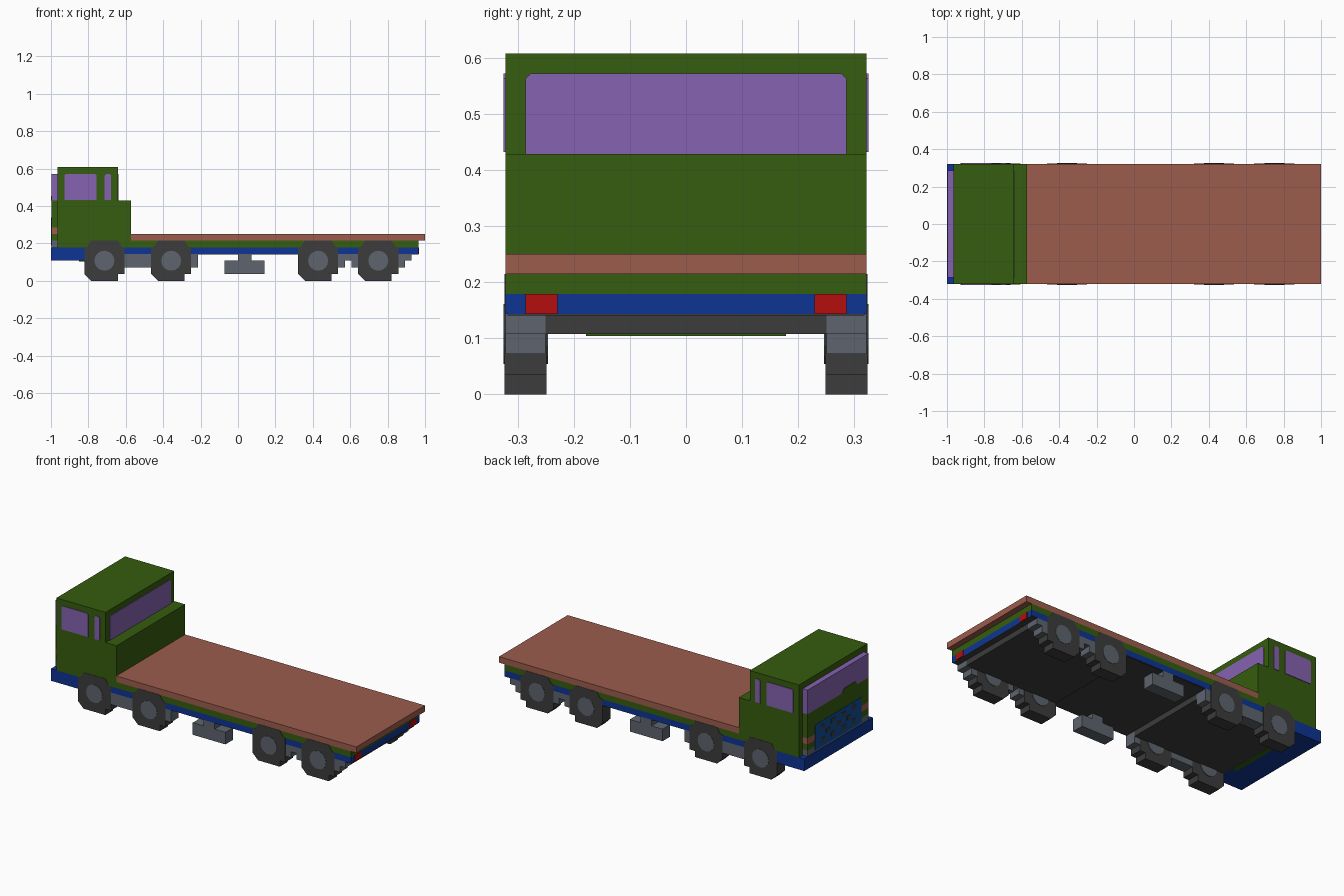
import bpy, bmesh, math

if "Cube" in bpy.data.objects:
    bpy.data.objects.remove(bpy.data.objects["Cube"], do_unlink=True)

U = 2 / 56          # grid unit: the truck is 56 units long
HALF = 9            # half the body width, in units
THIN = 0.1          # thickness of painted plates, in units


def make_material(name, rgb):
    """Flat material from 0-255 sRGB."""
    lin = []
    for c in rgb:
        c /= 255
        lin.append(c / 12.92 if c <= 0.04045 else ((c + 0.055) / 1.055) ** 2.4)
    m = bpy.data.materials.new(name)
    m.use_nodes = True
    m.diffuse_color = (*lin, 1)
    m.node_tree.nodes["Principled BSDF"].inputs["Base Color"].default_value = (*lin, 1)
    return m


GREEN = make_material("cab green", (53, 93, 14))
BROWN = make_material("deck brown", (156, 92, 77))
BLUE = make_material("chassis blue", (13, 53, 147))
GRILLE = make_material("grille blue", (16, 76, 150))
PURPLE = make_material("window purple", (134, 98, 177))
GREY = make_material("metal grey", (94, 101, 110))
DARK = make_material("rubber dark grey", (60, 60, 60))
RED = make_material("lamp red", (180, 14, 14))


def prism(name, mat, points, axis, start, end):
    """Extrude a closed outline along x or y; all sizes in grid units, x from the nose."""
    def place(p, d):
        x, y = (d, p[0]) if axis == "x" else (p[0], d)
        return ((x - 28) * U, y * U, p[1] * U)

    bm = bmesh.new()
    a = [bm.verts.new(place(p, start)) for p in points]
    b = [bm.verts.new(place(p, end)) for p in points]
    n = len(points)
    bm.faces.new(a)
    bm.faces.new(b)
    for i in range(n):
        j = (i + 1) % n
        bm.faces.new((a[i], a[j], b[j], b[i]))
    bmesh.ops.recalc_face_normals(bm, faces=bm.faces)
    me = bpy.data.meshes.new(name)
    bm.to_mesh(me)
    bm.free()
    me.materials.append(mat)
    ob = bpy.data.objects.new(name, me)
    bpy.context.scene.collection.objects.link(ob)
    return ob


def box(name, mat, x0, x1, y0, y1, z0, z1):
    return prism(name, mat, [(x0, z0), (x1, z0), (x1, z1), (x0, z1)], "y", y0, y1)


def pane(a0, a1, z0, z1, c):
    """Window outline with cut upper corners."""
    return [(a0, z0), (a1, z0), (a1, z1 - c), (a1 - c, z1), (a0 + c, z1), (a0, z1 - c)]


# Chassis, bumper and underbody
box("bumper", BLUE, 0, 5, -HALF, HALF, 3, 5)
box("chassis_frame", BLUE, 5, 55, -HALF, HALF, 4, 5)
box("chassis_underside", DARK, 5, 55, -8.9, 8.9, 3.92, 4)
box("front_underbody", DARK, 5, 22, -7, 7, 3, 4)
box("rear_underbody", DARK, 37, 54, -7, 7, 3, 4)
box("underbody_trim", GREEN, 4.2, 5, -5, 5, 2.9, 3)

# Load bed
box("bed_support", GREEN, 12, 55, -HALF, HALF, 5, 6)
box("bed_deck", BROWN, 12, 56, -HALF, HALF, 6, 7)

# Cab with its low rear step
prism("cab", GREEN, [(1, 5), (12, 5), (12, 12), (10, 12), (10, 17), (1, 17)], "y", -HALF, HALF)
prism("rear_window", PURPLE, pane(-8, 8, 12, 16, 0.25), "x", 10, 10 + THIN)

# Nose stack in front of the cab, narrower than the body
for name, mat, z0, z1 in (("nose_base", GREY, 5, 6), ("nose_lower", GREEN, 6, 7),
                          ("nose_stripe", BROWN, 7, 8), ("nose_upper", GREEN, 8, 12),
                          ("windscreen", PURPLE, 12, 16)):
    box(name, mat, 0.1, 1, -8, 8, z0, z1)
prism("dash_top", GREEN, [(-5, 12), (-1, 12), (-1.5, 12.7), (-4.5, 12.7)], "x", 0.02, 0.1)

# Grille plate with staggered openings
box("grille", GRILLE, 0.04, 0.1, -6, 6, 5.3, 9.5)
for row, (z, count) in enumerate(((6, 4), (7.1, 3), (8.2, 4))):
    for i in range(count):
        y = (i - (count - 1) / 2) * 2.7
        box(f"grille_opening_{row}_{i}", DARK, 0, 0.04, y - 0.55, y + 0.55, z, z + 0.7)

# Wheel outline around its centre: rounded top, stepped tread below
TYRE = [(-2, -3), (2, -3), (2, -2), (3, -2), (3, 1.9), (2.5, 2.2), (2, 3),
        (-2, 3), (-2.5, 2.2), (-3, 1.9), (-3, -2)]
HUB = [(1.5 * math.cos(k * math.pi / 8), 1.5 * math.sin(k * math.pi / 8)) for k in range(16)]

# Parts repeated on both sides
for side, s in (("left", 1), ("right", -1)):
    def ys(a, b):
        return sorted((s * a, s * b))

    for n, cx in enumerate((8, 18, 40, 49), 1):
        prism(f"{side}_tyre_{n}", DARK, [(cx + x, 3 + z) for x, z in TYRE], "y",
              *ys(6.97, HALF + 0.05))
        prism(f"{side}_hub_{n}", GREY, [(cx + x, 3 + z) for x, z in HUB], "y",
              *ys(6.88, HALF + THIN))

    # Side windows
    prism(f"{side}_door_window", PURPLE, pane(2, 6.85, 12.1, 16, 0.25), "y", *ys(HALF, HALF + THIN))
    prism(f"{side}_quarter_window", PURPLE, pane(8.05, 9, 12.1, 16, 0.25), "y", *ys(HALF, HALF + THIN))

    # Stepped metal blocks between and behind the wheels
    for n, (x0, x1, z0) in enumerate(((11, 15, 2), (21, 22, 2), (43, 44, 2), (44, 45, 3),
                                      (45, 46, 2), (52, 53, 2), (53, 54, 3)), 1):
        box(f"{side}_wheel_block_{n}", GREY, x0, x1, *ys(7, HALF), z0, 4)

    # Hanging tank and its bracket
    box(f"{side}_tank", GREY, 26, 32, *ys(7, HALF), 1, 3)
    box(f"{side}_tank_bracket", GREY, 28, 30, *ys(7, HALF), 3, 4)

    # Tail lamp
    box(f"{side}_tail_lamp", RED, 55, 55 + THIN, *ys(6.4, 8), 4, 5)
